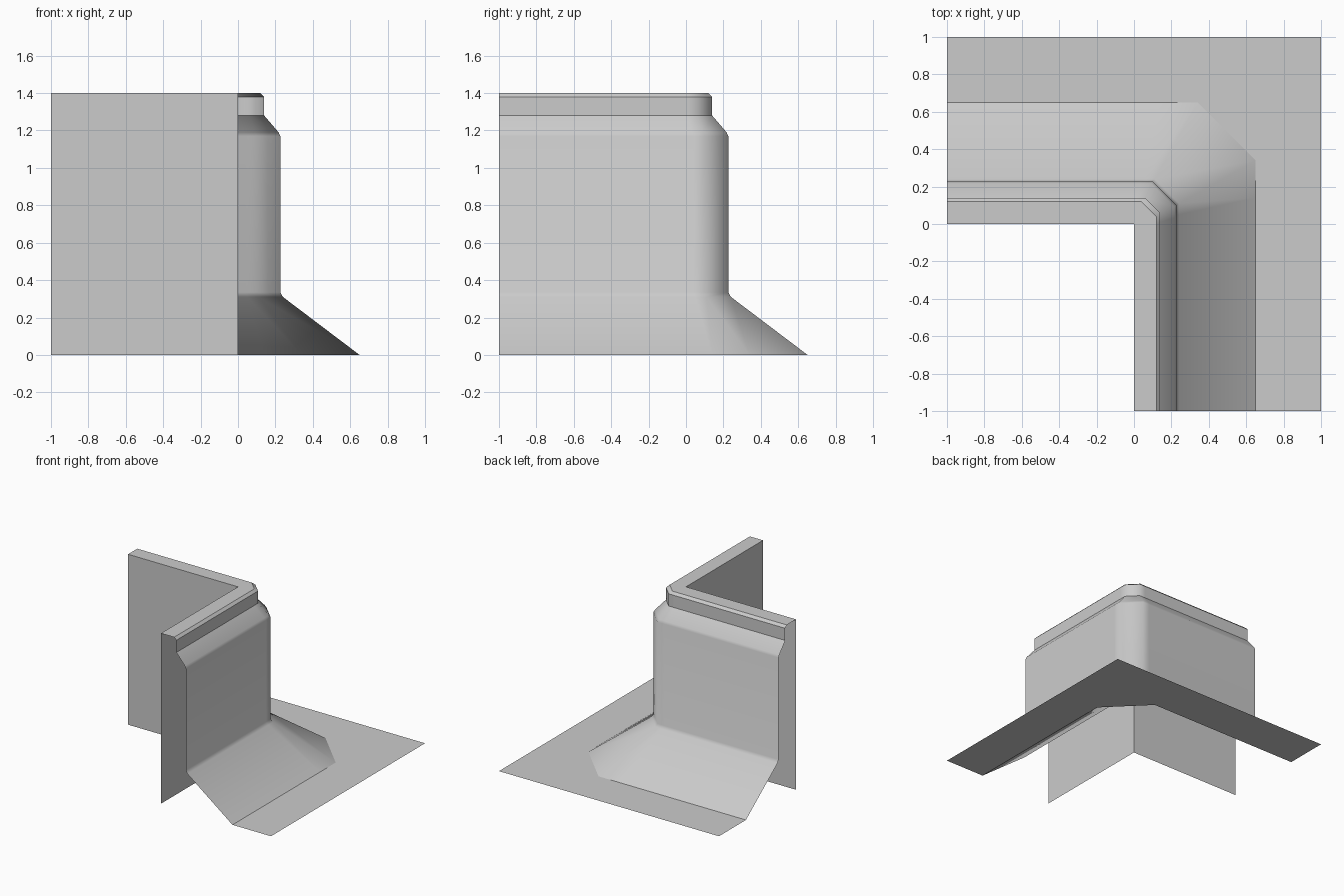
import bpy, bmesh, math

cube = bpy.data.objects.get("Cube")
if cube:
    bpy.data.objects.remove(cube)

grey = bpy.data.materials.new("plain_grey")
grey.use_nodes = True
colour = (0.6, 0.6, 0.6, 1)
grey.diffuse_color = colour
grey.node_tree.nodes["Principled BSDF"].inputs["Base Color"].default_value = colour


def sweep(name, profile, creases=()):
    """Sweep (offset, height, corner cut, blend length) points round the corner."""
    bm = bmesh.new()
    rows = []
    for d, z, cut, blend in profile:
        arm = [(-1, d), (d - cut - blend, d), (d - cut, d)]
        path = arm + [(y, x) for x, y in reversed(arm)]
        rows.append([bm.verts.new((x, y, z)) for x, y in path])
    for low, high in zip(rows, rows[1:]):
        for s in range(len(low) - 1):
            bm.faces.new((low[s], low[s + 1], high[s + 1], high[s]))
    bmesh.ops.remove_doubles(bm, verts=bm.verts, dist=0.0005)
    bm.normal_update()
    for face in bm.faces:
        face.smooth = True
    for edge in bm.edges:
        a, b = (v.co.z for v in edge.verts)
        on_crease = abs(a - b) < 0.001 and any(abs(a - c) < 0.001 for c in creases)
        steep = edge.calc_face_angle(0) > math.radians(50)
        edge.smooth = not (on_crease or steep)
    mesh = bpy.data.meshes.new(name)
    bm.to_mesh(mesh)
    bm.free()
    mesh.materials.append(grey)
    obj = bpy.data.objects.new(name, mesh)
    bpy.context.collection.objects.link(obj)
    return obj


# Thin inner faces of the corner
sweep("inner_wall", [(0, 0, 0, 0), (0, 1.4, 0, 0)])

# Coping along the top, with a small bevelled edge
sweep("coping", [(0, 1.4, 0, 0), (0.12, 1.4, 0.08, 0.05),
                 (0.14, 1.38, 0.08, 0.05), (0.14, 1.28, 0.08, 0.05)],
      creases=(1.38, 1.4))

# Outer wall with softened shoulder and sloping skirt
sweep("outer_wall", [(0.14, 1.28, 0.08, 0.05), (0.217, 1.19, 0.125, 0.06),
                     (0.226, 1.17, 0.125, 0.06), (0.226, 0.335, 0.125, 0.06),
                     (0.24, 0.31, 0.13, 0.06), (0.65, 0, 0.31, 0.2)])

# Flat ground strip round the skirt
sweep("ground_apron", [(0.65, 0, 0.31, 0.2), (1, 0, 0, 0)])
